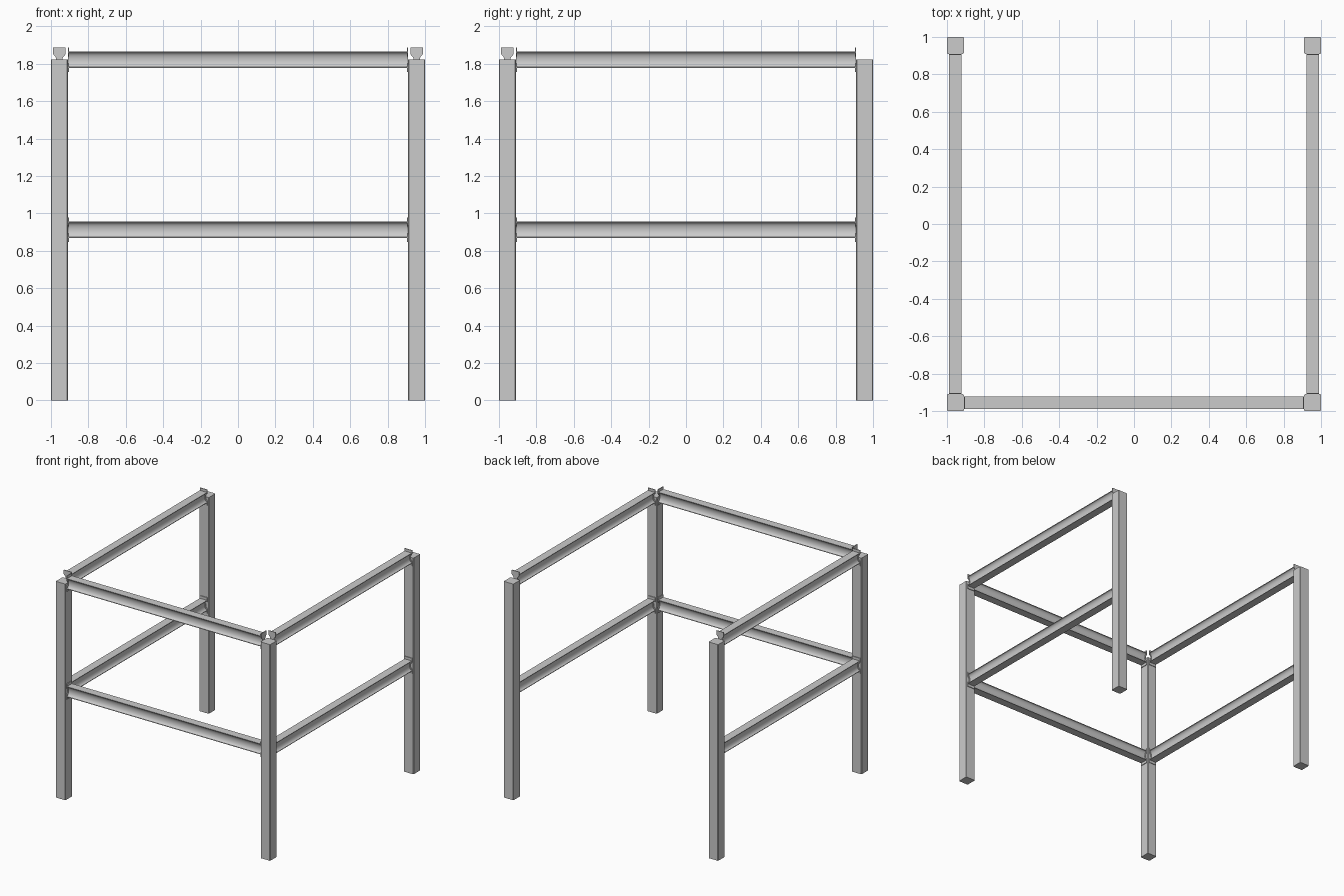
import bpy, bmesh, math
from mathutils import Vector, Matrix

if "Cube" in bpy.data.objects:
    bpy.data.objects.remove(bpy.data.objects["Cube"])

POST_H, POST_C, POST_W = 1.823, 0.955, 0.09
INNER = POST_C - POST_W / 2      # inner face of the posts
LEVELS = {"middle": 0.912, "top": 1.822}


def prism(bm, outline, a, b):
    """Extrude an (across, up) outline along local x from a to b."""
    face = bm.faces.new([bm.verts.new((a, y, z)) for y, z in outline])
    ext = bmesh.ops.extrude_face_region(bm, geom=[face])["geom"]
    bmesh.ops.translate(bm, verts=[v for v in ext if isinstance(v, bmesh.types.BMVert)],
                        vec=(b - a, 0, 0))


def symmetric(quarter):
    """Mirror a top-right quarter outline (top to waist) into a closed outline."""
    right = quarter + [(y, -z) for y, z in reversed(quarter) if z > 1e-6]
    return right + [(-y, z) for y, z in reversed(right)]


def make(name, bm, matrix=Matrix()):
    bmesh.ops.recalc_face_normals(bm, faces=bm.faces)
    bm.transform(matrix)
    mesh = bpy.data.meshes.new(name)
    bm.to_mesh(mesh)
    bm.free()
    ob = bpy.data.objects.new(name, mesh)
    bpy.context.collection.objects.link(ob)
    bpy.context.view_layer.objects.active = ob
    ob.select_set(True)
    bpy.ops.object.shade_smooth_by_angle(angle=math.radians(30))
    ob.select_set(False)


# Waisted beam section: thin flanges flowing into a narrow web
N = 8
beam_quarter = [(0.034, 0.044), (0.034, 0.039)]
for i in range(1, N + 1):
    t = i / N * math.pi / 2
    beam_quarter.append((0.034 - 0.022 * math.sin(t), 0.039 * math.cos(t) if i < N else 0))
beam_outline = symmetric(beam_quarter)

# End plate: taller, with a necked middle
plate_outline = symmetric([(0.034, 0.066), (0.034, 0.032), (0.030, 0.025),
                           (0.021, 0.016), (0.018, 0.010), (0.018, 0)])

# Corner posts with chamfered long edges
for sx, side in ((-1, "left"), (1, "right")):
    for sy, end in ((-1, "front"), (1, "back")):
        bm = bmesh.new()
        bmesh.ops.create_cube(bm, size=1, matrix=Matrix.Translation(
            (sx * POST_C, sy * POST_C, POST_H / 2)) @ Matrix.Diagonal((POST_W, POST_W, POST_H, 1)))
        long_edges = [e for e in bm.edges
                      if abs(e.verts[0].co.z - e.verts[1].co.z) > 1]
        bmesh.ops.bevel(bm, geom=long_edges, offset=0.004, segments=1, affect='EDGES')
        make(f"{end}_{side}_post", bm)

# Cross beams and their end plates on three sides
sides = {"front": 0, "right": 90, "left": -90}
for level, z in LEVELS.items():
    for side, deg in sides.items():
        place = Matrix.Rotation(math.radians(deg), 4, 'Z') @ Matrix.Translation((0, -POST_C, z))
        bm = bmesh.new()
        prism(bm, beam_outline, -INNER + 0.003, INNER - 0.003)
        make(f"{side}_{level}_beam", bm, place)
        bm = bmesh.new()
        for s in (-1, 1):
            prism(bm, plate_outline, s * INNER, s * (INNER - 0.006))
        make(f"{side}_{level}_end_plates", bm, place)
